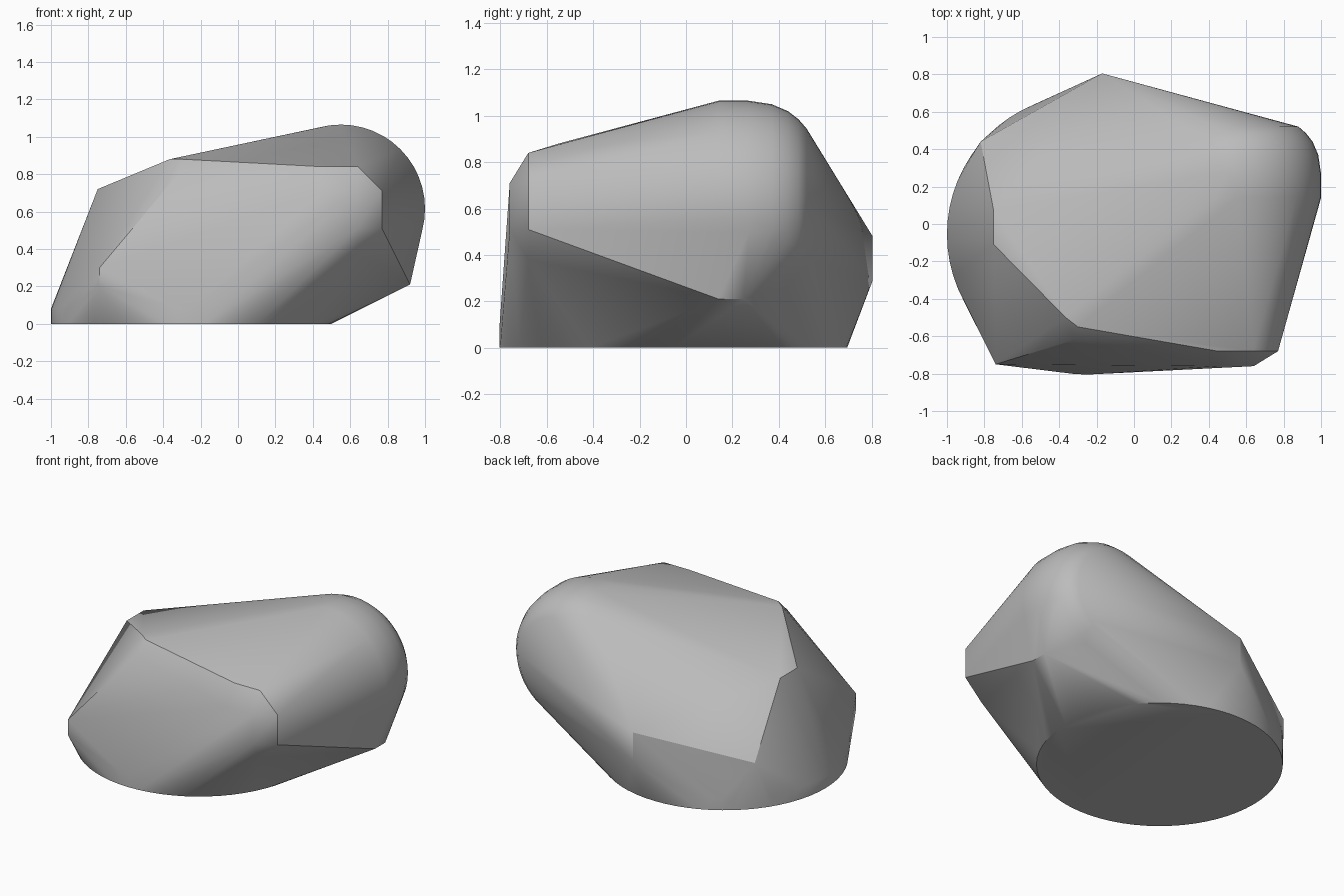
import bpy, bmesh
from math import cos, sin, tau

default = bpy.data.objects.get("Cube")
if default:
    bpy.data.objects.remove(default, do_unlink=True)

stone = bpy.data.materials.new("stone_grey")
stone.use_nodes = True
grey = (0.5, 0.5, 0.5, 1)
stone.diffuse_color = grey
stone.node_tree.nodes["Principled BSDF"].inputs["Base Color"].default_value = grey


def base_ring(z, radius, count=64):
    """Round foot of the rock."""
    return [(-0.25 + radius * cos(tau * i / count),
             -0.055 + radius * sin(tau * i / count), z) for i in range(count)]


def shoulder_ring(y, radius, count=48):
    """One section of the rounded shoulder, which turns around y."""
    return [(0.55 + radius * cos(tau * i / count), y,
             0.615 + radius * sin(tau * i / count)) for i in range(count)]


def chamfered_block(centre, half, cut):
    """Corners of a box whose edges are all chamfered."""
    points = []
    for sx in (-1, 1):
        for sy in (-1, 1):
            for sz in (-1, 1):
                for axis in range(3):
                    points.append(tuple(
                        centre[k] + s * (half[k] - (0 if k == axis else cut[k]))
                        for k, s in enumerate((sx, sy, sz))))
    return points


# Foot and rounded shoulder
points = base_ring(0, 0.75) + base_ring(0.08, 0.75)
for y, radius in ((0.14, 0.45), (0.27, 0.45), (0.37, 0.435),
                  (0.44, 0.405), (0.485, 0.37), (0.52, 0.33)):
    points += shoulder_ring(y, radius)

# Chipped front corner
points += chamfered_block((0.545, -0.54, 0.61), (0.225, 0.22, 0.23), (0.13, 0.08, 0.13))

# Upper left ridge and crest
points += [(-0.75, -0.11, 0.72), (-0.75, 0.07, 0.72), (-0.82, 0.44, 0.31),
           (-0.365, -0.5, 0.88), (-0.3, -0.55, 0.88), (-0.32, -0.62, 0.8)]

# Short upright edges at the left front and back, and the low right point
points += [(-0.74, -0.75, 0.2), (-0.74, -0.75, 0.3),
           (-0.17, 0.805, 0.29), (-0.17, 0.805, 0.48),
           (0.92, 0.14, 0.21), (0.92, 0.25, 0.21)]

# Wrap everything in one skin
bm = bmesh.new()
for p in points:
    bm.verts.new(p)
hull = bmesh.ops.convex_hull(bm, input=bm.verts[:])
loose = {g for g in hull["geom_interior"] + hull["geom_unused"]
         if isinstance(g, bmesh.types.BMVert)}
bmesh.ops.delete(bm, geom=list(loose), context="VERTS")
bmesh.ops.dissolve_limit(bm, angle_limit=0.01, verts=bm.verts[:], edges=bm.edges[:])
bmesh.ops.recalc_face_normals(bm, faces=bm.faces[:])

mesh = bpy.data.meshes.new("rock")
bm.to_mesh(mesh)
bm.free()
mesh.materials.append(stone)
rock = bpy.data.objects.new("rock", mesh)
bpy.context.collection.objects.link(rock)

# Soft rounds, crisp chips
bpy.ops.object.select_all(action="DESELECT")
rock.select_set(True)
bpy.context.view_layer.objects.active = rock
bpy.ops.object.shade_smooth_by_angle(angle=0.5236)
